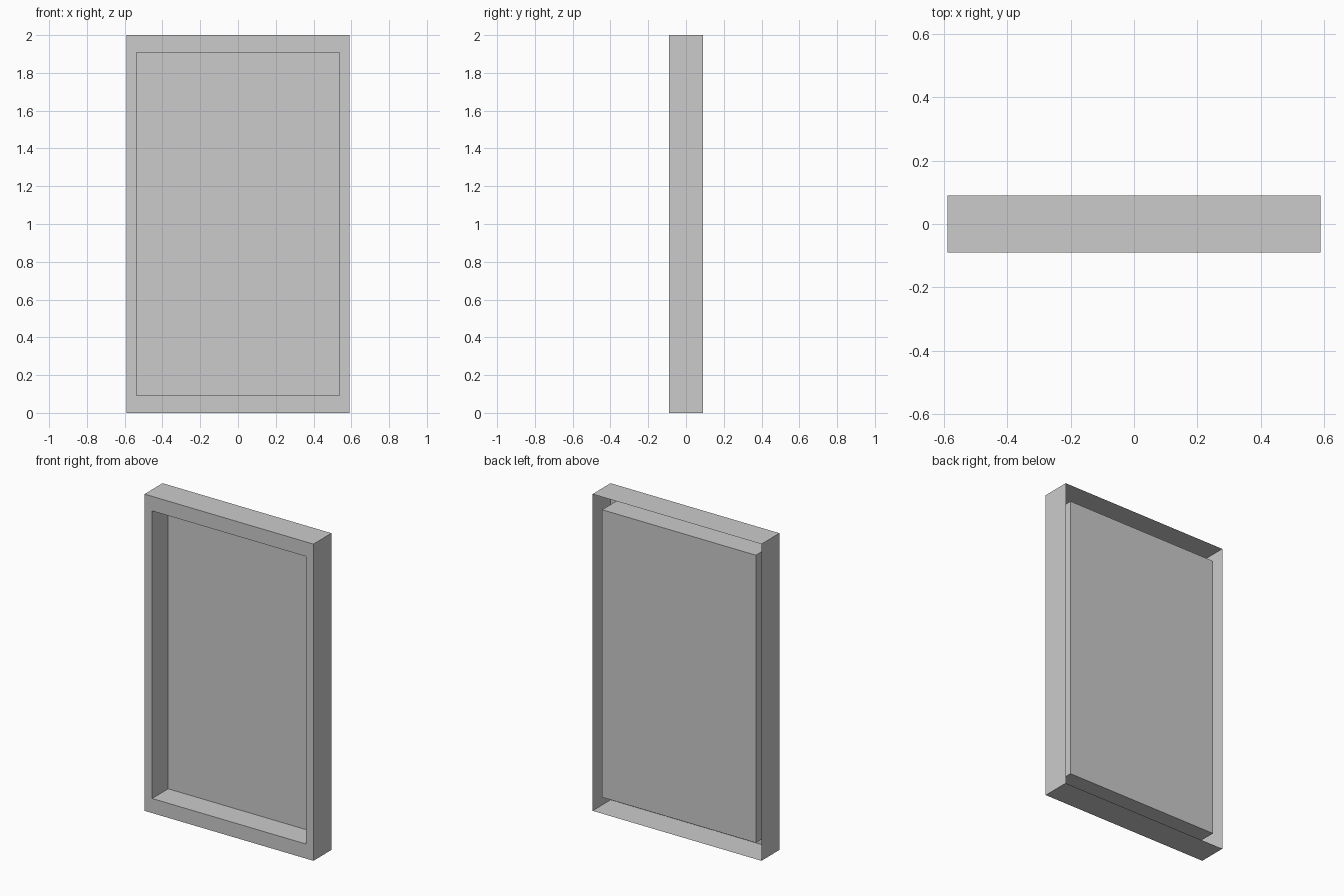
import bpy
import bmesh

if "Cube" in bpy.data.objects:
    bpy.data.objects.remove(bpy.data.objects["Cube"])

HALF_W, HEIGHT, HALF_D = 0.59, 2.0, 0.09
SIDE, RAIL = 0.053, 0.092      # border widths of the front face
PANEL_Y = 0.07                 # depth of the recessed panel


def ring(bm, inset_x, inset_z, y):
    """Rectangle in the xz plane, counter-clockwise seen from the front."""
    x, z0, z1 = HALF_W - inset_x, inset_z, HEIGHT - inset_z
    return [bm.verts.new(p) for p in ((-x, y, z0), (x, y, z0), (x, y, z1), (-x, y, z1))]


def make_object(name, rings, cap=False):
    bm = bmesh.new()
    loops = [ring(bm, *r) for r in rings]
    for a, b in zip(loops, loops[1:]):
        for i in range(4):
            j = (i + 1) % 4
            bm.faces.new((a[i], a[j], b[j], b[i]))
    if cap:
        bm.faces.new(loops[-1])
    mesh = bpy.data.meshes.new(name)
    bm.to_mesh(mesh)
    bm.free()
    obj = bpy.data.objects.new(name, mesh)
    bpy.context.collection.objects.link(obj)
    return obj


# Thin sheet frame, open at the back: outer walls, front border, recess walls
make_object("frame", [
    (0, 0, HALF_D),
    (0, 0, -HALF_D),
    (SIDE, RAIL, -HALF_D),
    (SIDE, RAIL, PANEL_Y),
])

# Flat panel closing the recess
make_object("panel", [(SIDE, RAIL, PANEL_Y)], cap=True)
